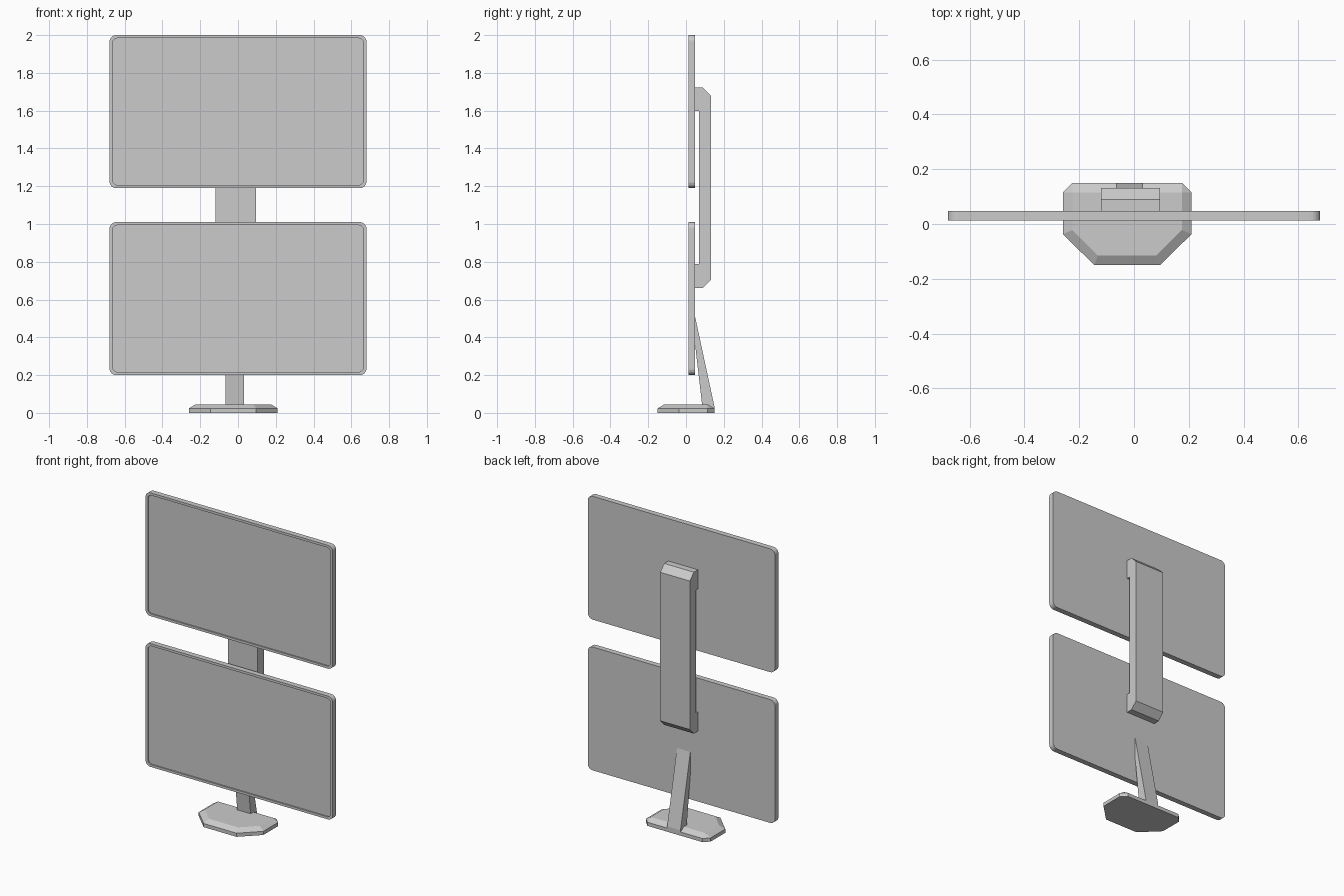
import bpy, bmesh, math

if "Cube" in bpy.data.objects:
    bpy.data.objects.remove(bpy.data.objects["Cube"])

grey = bpy.data.materials.new("light_grey")
grey.diffuse_color = (0.6, 0.6, 0.6, 1)
grey.use_nodes = True
grey.node_tree.nodes["Principled BSDF"].inputs["Base Color"].default_value = grey.diffuse_color


def finish(name, bm):
    bmesh.ops.recalc_face_normals(bm, faces=bm.faces)
    mesh = bpy.data.meshes.new(name)
    bm.to_mesh(mesh)
    bm.free()
    mesh.materials.append(grey)
    obj = bpy.data.objects.new(name, mesh)
    bpy.context.collection.objects.link(obj)
    return obj


def loft(name, loops):
    """Closed solid through rings with equal point counts."""
    bm = bmesh.new()
    rings = [[bm.verts.new(p) for p in loop] for loop in loops]
    n = len(rings[0])
    for a, b in zip(rings, rings[1:]):
        for i in range(n):
            j = (i + 1) % n
            bm.faces.new((a[i], a[j], b[j], b[i]))
    bm.faces.new(rings[0])
    bm.faces.new(rings[-1])
    bmesh.ops.remove_doubles(bm, verts=bm.verts, dist=1e-5)
    return finish(name, bm)


def side_profile(name, pts, x0, x1):
    """Extrude a (y, z) profile along x."""
    return loft(name, [[(x, y, z) for y, z in pts] for x in (x0, x1)])


def rounded_rect(hw, hh, r, y, zc, seg=6):
    pts = []
    for q, (sx, sz) in enumerate([(1, 1), (-1, 1), (-1, -1), (1, -1)]):
        for k in range(seg + 1):
            a = math.pi / 2 * (q + k / seg)
            pts.append((sx * (hw - r) + r * math.cos(a), y,
                        zc + sz * (hh - r) + r * math.sin(a)))
    return pts


# screens: rounded slab with a thin bezel around a recessed panel
for name, zc in (("lower_screen", 0.605), ("upper_screen", 1.595)):
    hw, hh, r, b = 0.68, 0.405, 0.035, 0.016
    loft(name, [rounded_rect(hw, hh, r, 0.048, zc),
                rounded_rect(hw, hh, r, 0.012, zc),
                rounded_rect(hw - b, hh - b, r - b / 2, 0.012, zc),
                rounded_rect(hw - b, hh - b, r - b / 2, 0.020, zc)])

# bracket arm joining both screens
side_profile("bracket_arm", [
    (0.046, 1.722), (0.09, 1.722), (0.132, 1.68), (0.132, 0.705),
    (0.09, 0.662), (0.046, 0.662), (0.046, 0.787), (0.069, 0.787),
    (0.069, 1.597), (0.046, 1.597)], -0.12, 0.095)

# leaning stem
side_profile("stem", [
    (0.046, 0.52), (0.15, 0.035), (0.15, 0.01), (0.088, 0.01),
    (0.085, 0.045), (0.046, 0.38)], -0.065, 0.032)


# foot: faceted plate with a sloped rim
def foot_ring(half, z):
    pts = half + [(-x, y) for x, y in reversed(half)]
    return [(x - 0.025, y, z) for x, y in pts]


outer = [(0.12, -0.15), (0.235, -0.037), (0.235, 0.115), (0.2, 0.15)]
inner = [(0.107, -0.115), (0.2, -0.022), (0.2, 0.115), (0.2, 0.115)]
bm = bmesh.new()
rings = [[bm.verts.new(p) for p in foot_ring(h, z)]
         for h, z in ((outer, 0), (outer, 0.024), (inner, 0.045))]
for a, b in zip(rings, rings[1:]):
    for i in range(8):
        j = (i + 1) % 8
        bm.faces.new((a[i], a[j], b[j], b[i]))
bm.faces.new(rings[0])
bm.faces.new(rings[-1])
bmesh.ops.remove_doubles(bm, verts=bm.verts, dist=1e-5)
finish("foot", bm)
